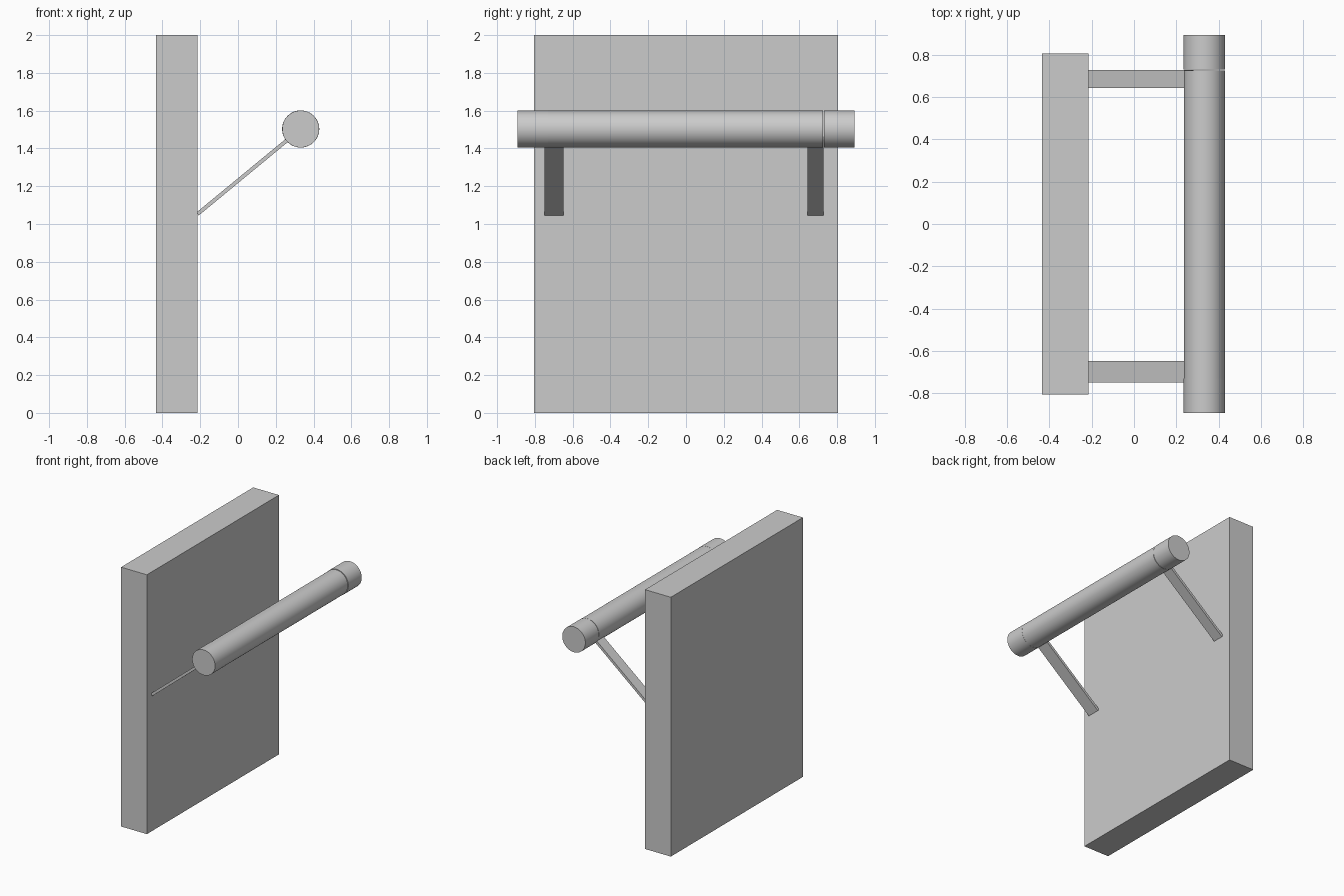
import bpy
from math import pi, atan2, hypot

if "Cube" in bpy.data.objects:
    bpy.data.objects.remove(bpy.data.objects["Cube"])

ROLL_X, ROLL_Z = 0.332, 1.503    # roller axis
PANEL_FACE = -0.214              # front face of the panel


def box(name, center, size, tilt=0.0):
    bpy.ops.mesh.primitive_cube_add(size=1, location=center)
    ob = bpy.context.object
    ob.name = name
    ob.scale = size
    bpy.ops.object.transform_apply(location=False, rotation=False, scale=True)
    ob.rotation_euler = (0, tilt, 0)
    return ob


def rod(name, y0, y1, radius):
    bpy.ops.mesh.primitive_cylinder_add(
        vertices=48, radius=radius, depth=y1 - y0,
        location=(ROLL_X, (y0 + y1) / 2, ROLL_Z), rotation=(pi / 2, 0, 0))
    ob = bpy.context.object
    ob.name = name
    bpy.ops.object.shade_smooth_by_angle(angle=pi / 6)
    return ob


# Upright panel
box("panel", (-0.324, 0, 1.0), (0.22, 1.61, 2.0))

# Roller with end caps
rod("roller", -0.73, 0.725, 0.0968)
rod("end_cap_left", -0.893, -0.73, 0.0978)
rod("end_cap_right", 0.73, 0.893, 0.0985)

# Slanted flat arms from the panel to the roller
start, end = (PANEL_FACE, 1.053), (0.275, 1.456)
dx, dz = end[0] - start[0], end[1] - start[1]
for name, y0, y1 in (("arm_left", -0.748, -0.648), ("arm_right", 0.642, 0.728)):
    box(name, ((start[0] + end[0]) / 2, (y0 + y1) / 2, (start[1] + end[1]) / 2),
        (hypot(dx, dz), y1 - y0, 0.02), -atan2(dz, dx))
